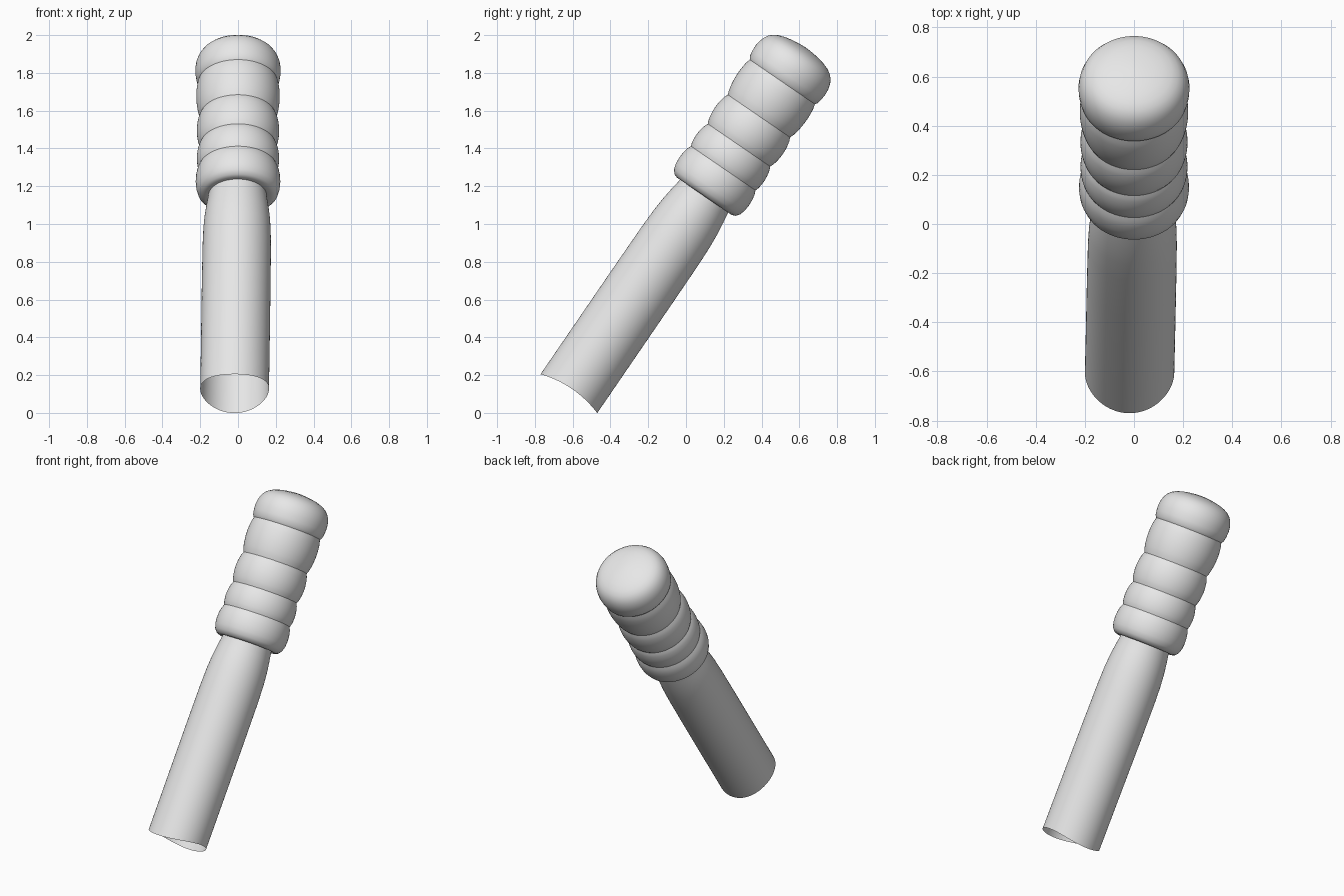
import bpy, bmesh, math
from mathutils import Matrix, Vector

cube = bpy.data.objects.get("Cube")
if cube:
    bpy.data.objects.remove(cube, do_unlink=True)

grey = bpy.data.materials.new("light grey")
grey.use_nodes = True
grey.diffuse_color = (0.8, 0.8, 0.8, 1)
grey.node_tree.nodes["Principled BSDF"].inputs["Base Color"].default_value = (0.8, 0.8, 0.8, 1)

SIDES = 96
LEAN = Matrix.Translation((0, -0.62, 0.102)) @ Matrix.Rotation(math.radians(-34.4), 4, "X")


def lathe(name, profile, adjust=None, cap=False):
    """Turn a (radius, height) profile about the leaning axis."""
    bm = bmesh.new()
    rings = []
    for r, h in profile:
        ring = []
        for i in range(SIDES):
            a = math.tau * i / SIDES
            p = Vector((r * math.cos(a), r * math.sin(a), h))
            ring.append(bm.verts.new(adjust(p) if adjust else p))
        rings.append(ring)
    for low, high in zip(rings, rings[1:]):
        for i in range(SIDES):
            j = (i + 1) % SIDES
            bm.faces.new((low[i], low[j], high[j], high[i]))
    if cap:
        bm.faces.new(rings[-1])
    mesh = bpy.data.meshes.new(name)
    bm.to_mesh(mesh)
    bm.free()
    mesh.materials.append(grey)
    obj = bpy.data.objects.new(name, mesh)
    bpy.context.collection.objects.link(obj)
    obj.matrix_world = LEAN
    bpy.ops.object.select_all(action="DESELECT")
    obj.select_set(True)
    bpy.context.view_layer.objects.active = obj
    bpy.ops.object.shade_smooth_by_angle(angle=math.radians(40))
    return obj


def shape_tube(p):
    # slight sideways drift of the axis, and a saddle-shaped open lower end
    saddle = 0.9 * p.x ** 2 * max(0, 1 - p.z / 0.3)
    return Vector((p.x - 0.018 + 0.012 * p.z, p.y, p.z + saddle))


# Open tube, narrowing where it enters the grip
lathe("tube", [(0.182, 0), (0.182, 0.3), (0.182, 0.7), (0.181, 0.95), (0.178, 1.06),
               (0.172, 1.14), (0.163, 1.21), (0.155, 1.26), (0.152, 1.3)], shape_tube)

# Grip: rounded collar, three bulging bands and a domed end
grip = [(0.15, 1.272), (0.175, 1.267), (0.195, 1.274), (0.212, 1.295),
        (0.221, 1.325), (0.224, 1.36), (0.222, 1.395), (0.216, 1.425), (0.207, 1.446)]


def add_band(bottom, top, r_bottom, r_top, bulge, steps=10):
    for k in range(1, steps + 1):
        f = k / steps
        base = r_bottom + (r_top - r_bottom) * f
        grip.append((base + bulge * math.sin(math.pi * f) ** 0.7, bottom + (top - bottom) * f))


add_band(1.446, 1.594, 0.207, 0.2, 0.014)
add_band(1.594, 1.781, 0.2, 0.2, 0.018)
add_band(1.781, 2.0, 0.2, 0.209, 0.016)
grip += [(0.219, 2.015), (0.224, 2.045), (0.226, 2.08), (0.222, 2.11), (0.213, 2.138),
         (0.199, 2.161), (0.18, 2.179), (0.155, 2.193), (0.12, 2.205),
         (0.08, 2.213), (0.04, 2.218), (0.01, 2.22)]
lathe("grip", grip, cap=True)
